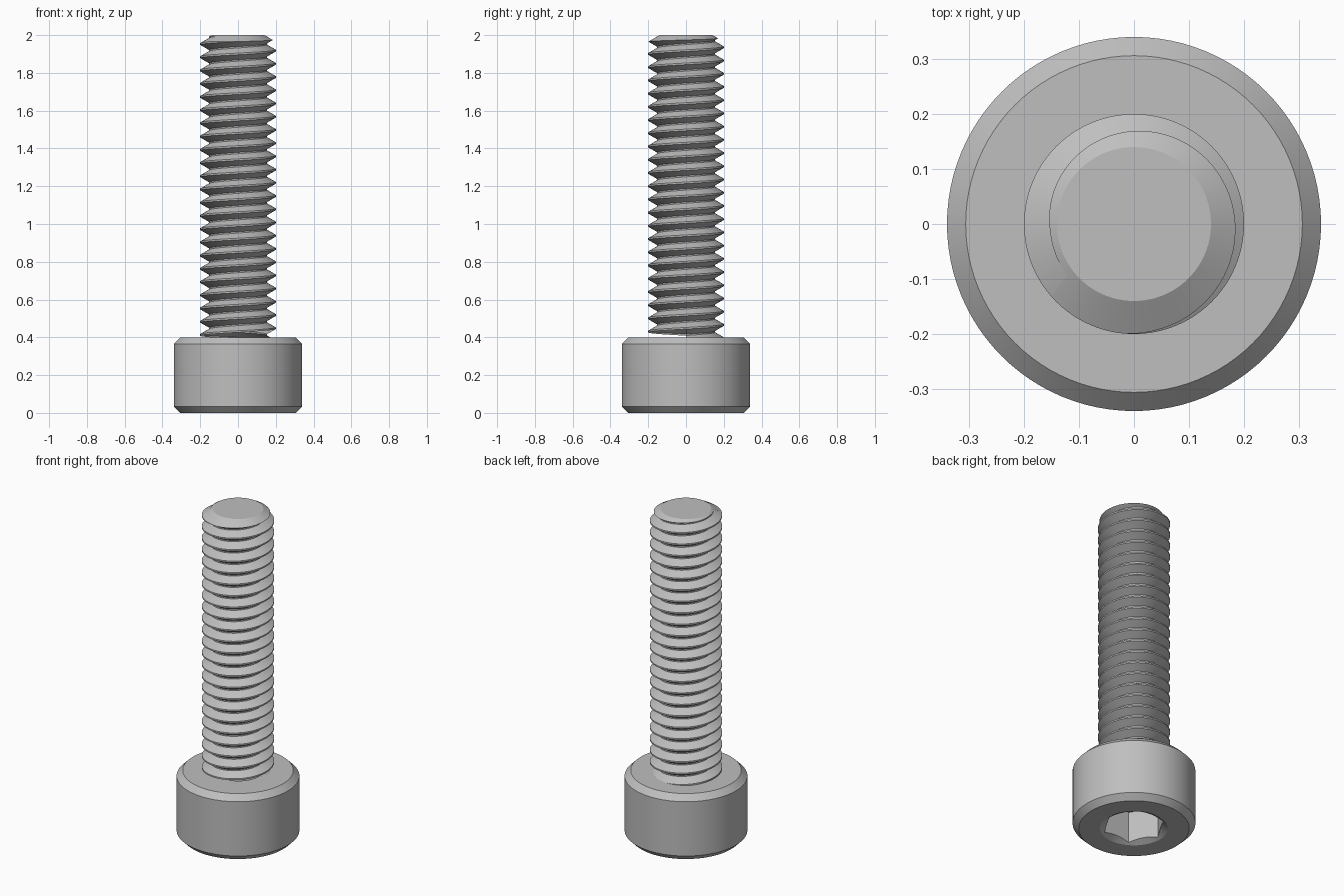
import bpy, bmesh
from math import pi, cos, sin, tan, radians, floor

cube = bpy.data.objects.get("Cube")
if cube:
    bpy.data.objects.remove(cube, do_unlink=True)

steel = bpy.data.materials.new("grey steel")
steel.use_nodes = True
GREY = (0.52, 0.52, 0.52, 1)
steel.diffuse_color = GREY
steel.node_tree.nodes["Principled BSDF"].inputs["Base Color"].default_value = GREY

SLOPE = tan(radians(30))


def revolve(name, column, segments, cap_start=False, cap_end=False):
    """Skin a surface around z; column(angle) gives its (radius, z) points."""
    bm = bmesh.new()
    cols = []
    for j in range(segments + 1):
        a = 2 * pi * j / segments
        cols.append([bm.verts.new((r * cos(a), r * sin(a), z)) for r, z in column(a)])
    for c, d in zip(cols, cols[1:]):
        for i in range(len(c) - 1):
            bm.faces.new((c[i], d[i], d[i + 1], c[i + 1]))
    if cap_start:
        bm.faces.new([c[0] for c in reversed(cols[:-1])])
    if cap_end:
        bm.faces.new([c[-1] for c in cols[:-1]])
    bmesh.ops.remove_doubles(bm, verts=bm.verts, dist=0.00002)
    mesh = bpy.data.meshes.new(name)
    bm.to_mesh(mesh)
    bm.free()
    mesh.materials.append(steel)
    obj = bpy.data.objects.new(name, mesh)
    bpy.context.collection.objects.link(obj)
    bpy.ops.object.select_all(action='DESELECT')
    obj.select_set(True)
    bpy.context.view_layer.objects.active = obj
    bpy.ops.object.shade_smooth_by_angle(angle=radians(25))
    return obj


# Head: chamfered cylinder with a countersunk hexagonal socket underneath
HEAD_R, HEAD_H, BEVEL = 0.34, 0.4, 0.034
SOCKET_FLAT, SOCKET_RIM, SOCKET_DEPTH = 0.15, 0.188, 0.2


def head_column(a):
    sector = a - floor(a / (pi / 3) + 1e-6) * pi / 3
    hexagon = SOCKET_FLAT / cos(sector - pi / 6)
    return [(hexagon, SOCKET_DEPTH),
            (hexagon, (SOCKET_RIM - hexagon) * SLOPE),
            (SOCKET_RIM, 0),
            (HEAD_R - BEVEL, 0),
            (HEAD_R, BEVEL),
            (HEAD_R, HEAD_H - BEVEL),
            (HEAD_R - BEVEL, HEAD_H),
            (0.14, HEAD_H)]


revolve("socket_head", head_column, 96, cap_start=True)

# Shaft: right-handed helical thread, trimmed by a cone at the tip
PITCH, CREST_R, ROOT_R = 0.07, 0.2, 0.153
TIP_R, TOP, CREST_Z = 0.14, 2.0, 1.918
CREST_HALF = PITCH / 16
ROOT_HALF = PITCH / 2 - CREST_HALF - (CREST_R - ROOT_R) * SLOPE


def excess(p):
    """How far a thread point lies outside the tip cone."""
    return p[0] - TIP_R - (TOP - p[1]) / SLOPE


def thread_column(a):
    points = []
    for turn in range(-22, 4):
        z = CREST_Z + PITCH * (turn + a / (2 * pi))
        valley = z + PITCH / 2
        points += [(CREST_R, z - CREST_HALF), (CREST_R, z + CREST_HALF),
                   (ROOT_R, valley - ROOT_HALF), (ROOT_R, valley + ROOT_HALF)]
    for i, p in enumerate(points):
        if excess(p) > 0:
            q = points[i - 1]
            t = excess(q) / (excess(q) - excess(p))
            cut = tuple(u + (v - u) * t for u, v in zip(q, p))
            points[i:] = [cut] * (len(points) - i)
            break
    return points + [(TIP_R, TOP)]


revolve("threaded_shaft", thread_column, 96, cap_end=True)
